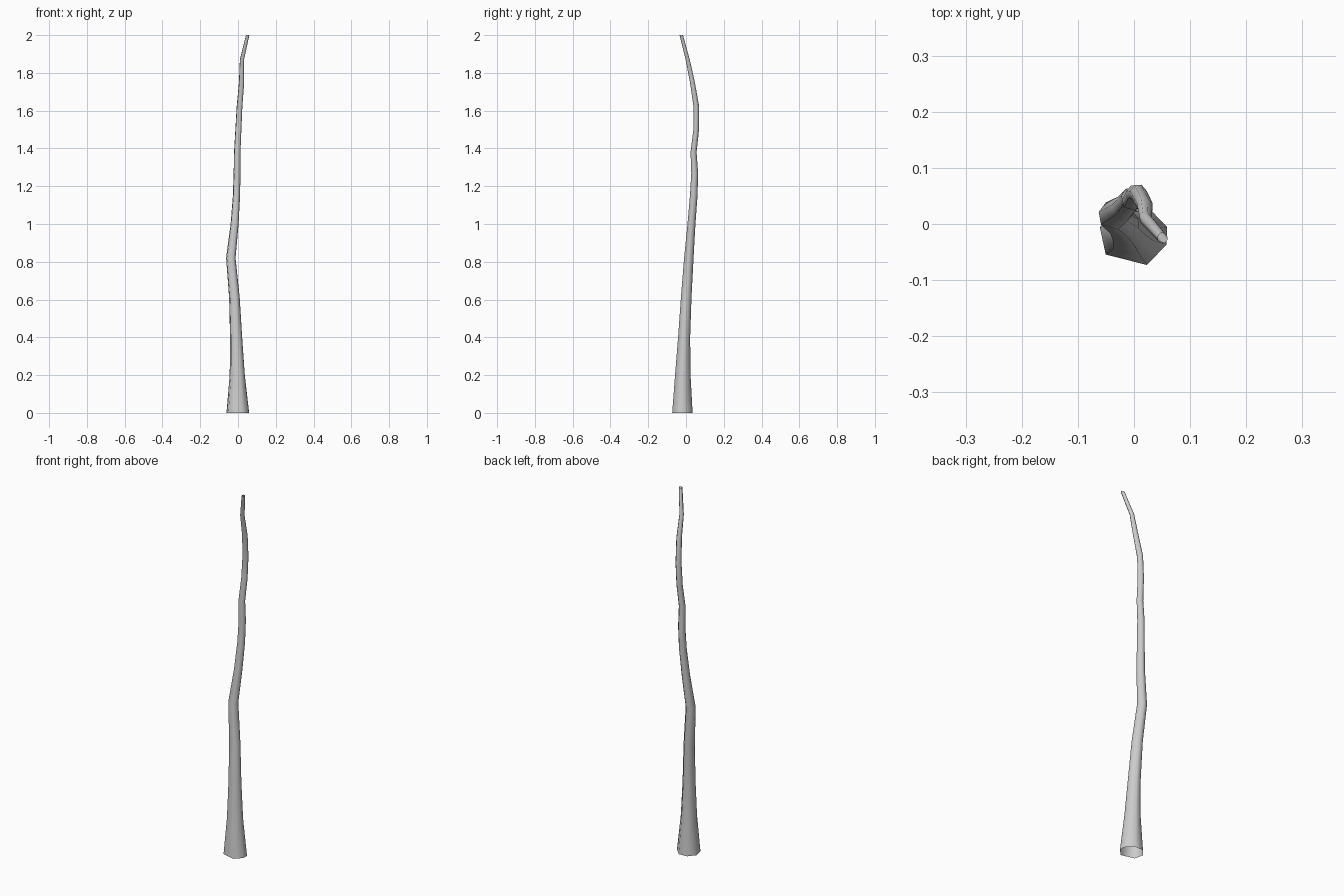
import bpy, bmesh
from math import cos, sin, radians

# Trunk stations: height, x centre, x half-width, y centre, y half-width
STATIONS = [
    (0.00, -0.001, 0.060, -0.019, 0.054),
    (0.20, -0.004, 0.040, -0.017, 0.041),
    (0.40, -0.010, 0.032, -0.010, 0.032),
    (0.61, -0.019, 0.028, 0.001, 0.028),
    (0.82, -0.038, 0.025, 0.015, 0.025),
    (1.00, -0.018, 0.021, 0.029, 0.021),
    (1.15, -0.008, 0.019, 0.041, 0.020),
    (1.27, -0.005, 0.018, 0.046, 0.018),
    (1.38, -0.004, 0.017, 0.040, 0.016),
    (1.50, 0.002, 0.016, 0.054, 0.015),
    (1.62, 0.008, 0.015, 0.055, 0.015),
    (1.75, 0.019, 0.014, 0.034, 0.013),
    (1.87, 0.021, 0.011, 0.009, 0.011),
    (2.00, 0.051, 0.009, -0.025, 0.009),
]
# Slightly irregular seven-sided cross-section
ANGLES = [14, 70, 118, 166, 217, 293, 343]


def unit_range(values):
    lo, hi = min(values), max(values)
    return [2 * (v - lo) / (hi - lo) - 1 for v in values]


US = unit_range([cos(radians(a)) for a in ANGLES])
VS = unit_range([sin(radians(a)) for a in ANGLES])

# Tapering crooked trunk, open at both ends
bm = bmesh.new()
rings = [[bm.verts.new((cx + rx * u, cy + ry * v, z)) for u, v in zip(US, VS)]
         for z, cx, rx, cy, ry in STATIONS]
n = len(ANGLES)
for low, high in zip(rings, rings[1:]):
    for i in range(n):
        j = (i + 1) % n
        bm.faces.new((low[i], low[j], high[j], high[i])).smooth = True

mesh = bpy.data.meshes.new("trunk")
bm.to_mesh(mesh)
bm.free()
trunk = bpy.data.objects.new("trunk", mesh)
bpy.context.collection.objects.link(trunk)
